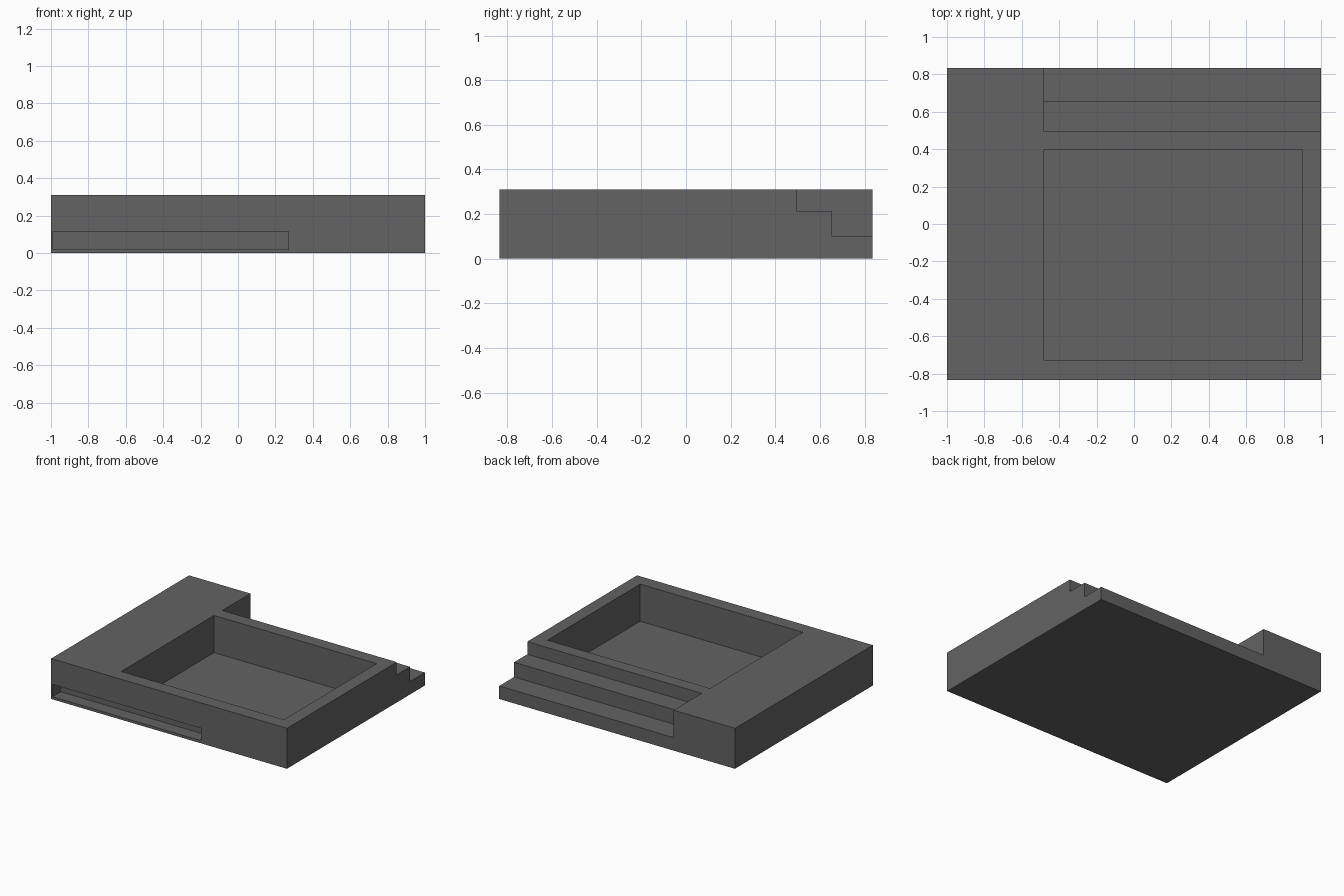
import bpy, bmesh

if "Cube" in bpy.data.objects:
    bpy.data.objects.remove(bpy.data.objects["Cube"])

W, D, H = 1.0, 0.835, 0.31   # half width, half depth, height

gray = bpy.data.materials.new("dark gray")
gray.diffuse_color = (0.125, 0.125, 0.125, 1)
gray.use_nodes = True
gray.node_tree.nodes["Principled BSDF"].inputs["Base Color"].default_value = gray.diffuse_color


def box(name, x, y, z):
    """Box spanning the (min, max) pairs on each axis."""
    bm = bmesh.new()
    bmesh.ops.create_cube(bm, size=1)
    for v in bm.verts:
        v.co = [lo + (c + 0.5) * (hi - lo) for c, (lo, hi) in zip(v.co, (x, y, z))]
    mesh = bpy.data.meshes.new(name)
    bm.to_mesh(mesh)
    bm.free()
    mesh.materials.append(gray)
    ob = bpy.data.objects.new(name, mesh)
    bpy.context.collection.objects.link(ob)
    return ob


# Solid slab
slab = box("recessed_slab", (-W, W), (-D, D), (0, H))

# Cuts: square basin, two back steps, front slot
cuts = {
    "basin": ((-0.48, 0.90), (-0.73, 0.395), (0.025, 0.5)),
    "upper_step": ((-0.48, 1.2), (0.495, 1.0), (0.213, 0.5)),
    "lower_step": ((-0.48, 1.2), (0.655, 1.0), (0.10, 0.4)),
    "front_slot": ((-0.99, 0.27), (-1.0, -0.735), (0.02, 0.115)),
}
bpy.context.view_layer.objects.active = slab
for name, spans in cuts.items():
    cutter = box(name + "_cutter", *spans)
    cutter.hide_render = True
    mod = slab.modifiers.new(name, "BOOLEAN")
    mod.operation = "DIFFERENCE"
    mod.solver = "EXACT"
    mod.object = cutter
    bpy.ops.object.modifier_apply(modifier=name)
    bpy.data.objects.remove(cutter)
